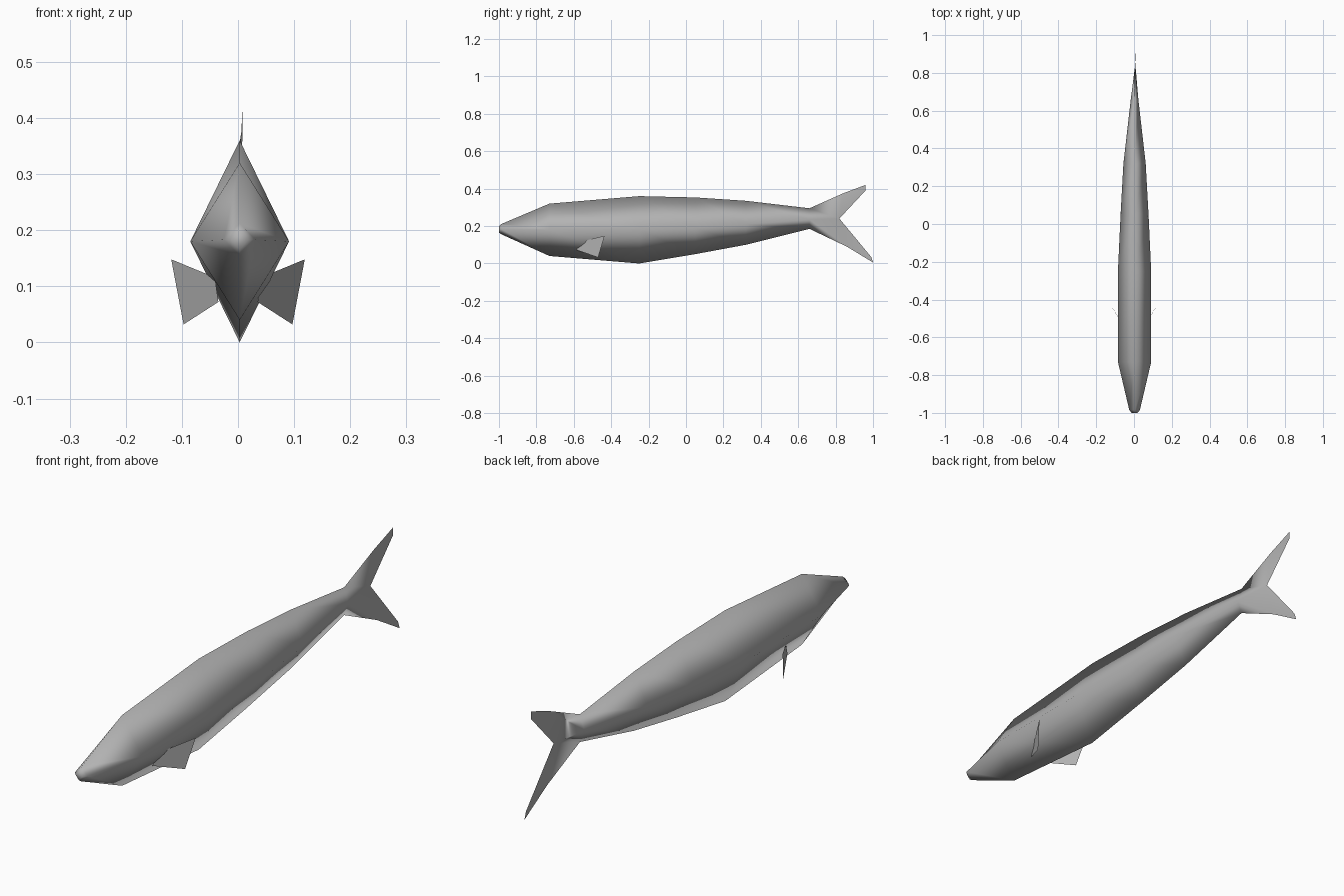
import bpy

cube = bpy.data.objects.get("Cube")
if cube:
    bpy.data.objects.remove(cube, do_unlink=True)

grey = bpy.data.materials.new("fish_grey")
grey.use_nodes = True
colour = (0.45, 0.45, 0.45, 1)
grey.diffuse_color = colour
grey.node_tree.nodes["Principled BSDF"].inputs["Base Color"].default_value = colour


def make_part(name, verts, faces, smooth=True):
    mesh = bpy.data.meshes.new(name)
    mesh.from_pydata(verts, [], faces)
    mesh.materials.append(grey)
    for face in mesh.polygons:
        face.use_smooth = smooth
    obj = bpy.data.objects.new(name, mesh)
    bpy.context.collection.objects.link(obj)
    return obj


# Body: diamond sections from nose to tail root
CENTRE = 0.003
# y, top z, side z, bottom z, half width
sections = [
    (-1.00, 0.20, 0.183, 0.165, 0.015),
    (-0.985, 0.212, 0.183, 0.155, 0.028),
    (-0.73, 0.32, 0.18, 0.04, 0.088),
    (-0.25, 0.36, 0.18, 0.00, 0.088),
    (0.05, 0.353, 0.19, 0.05, 0.074),
    (0.32, 0.335, 0.21, 0.10, 0.059),
    (0.66, 0.295, 0.235, 0.185, 0.02),
]
verts, faces = [], []
for y, top, mid, bottom, half in sections:
    verts += [(CENTRE, y, top), (CENTRE + half, y, mid),
              (CENTRE, y, bottom), (CENTRE - half, y, mid)]
faces.append((0, 3, 2, 1))
for ring in range(len(sections) - 1):
    a = ring * 4
    for i in range(4):
        j = (i + 1) % 4
        faces.append((a + i, a + j, a + 4 + j, a + 4 + i))

# Forked tail: the last section pinches to a thin sheet with two lobes
root = len(verts) - 4
top, left, bottom, right = range(root, root + 4)
upper, notch, lower = range(root + 4, root + 7)
tail = [(0.84, 0.375), (0.82, 0.24), (0.86, 0.09)]
tips = [(0.96, 0.42), (0.96, 0.39), (1.0, 0.005), (0.99, 0.035)]
verts += [(0.006, y, z) for y, z in tail]
verts += [(0.008, y, z) for y, z in tips]
faces += [(top, left, notch, upper), (left, bottom, lower, notch),
          (bottom, right, notch, lower), (right, top, upper, notch)]
t = root + 7
faces += [(upper, notch, t + 1, t), (notch, lower, t + 2, t + 3)]
make_part("body_and_tail", verts, faces)

# Pectoral fins, mirrored
for name, side in (("left_fin", 1), ("right_fin", -1)):
    outline = [(0.035, -0.585, 0.072), (0.040, -0.57, 0.108),
               (0.056, -0.54, 0.122), (0.119, -0.435, 0.148),
               (0.097, -0.47, 0.032)]
    make_part(name, [(side * x, y, z) for x, y, z in outline],
              [tuple(range(len(outline)))], smooth=False)
